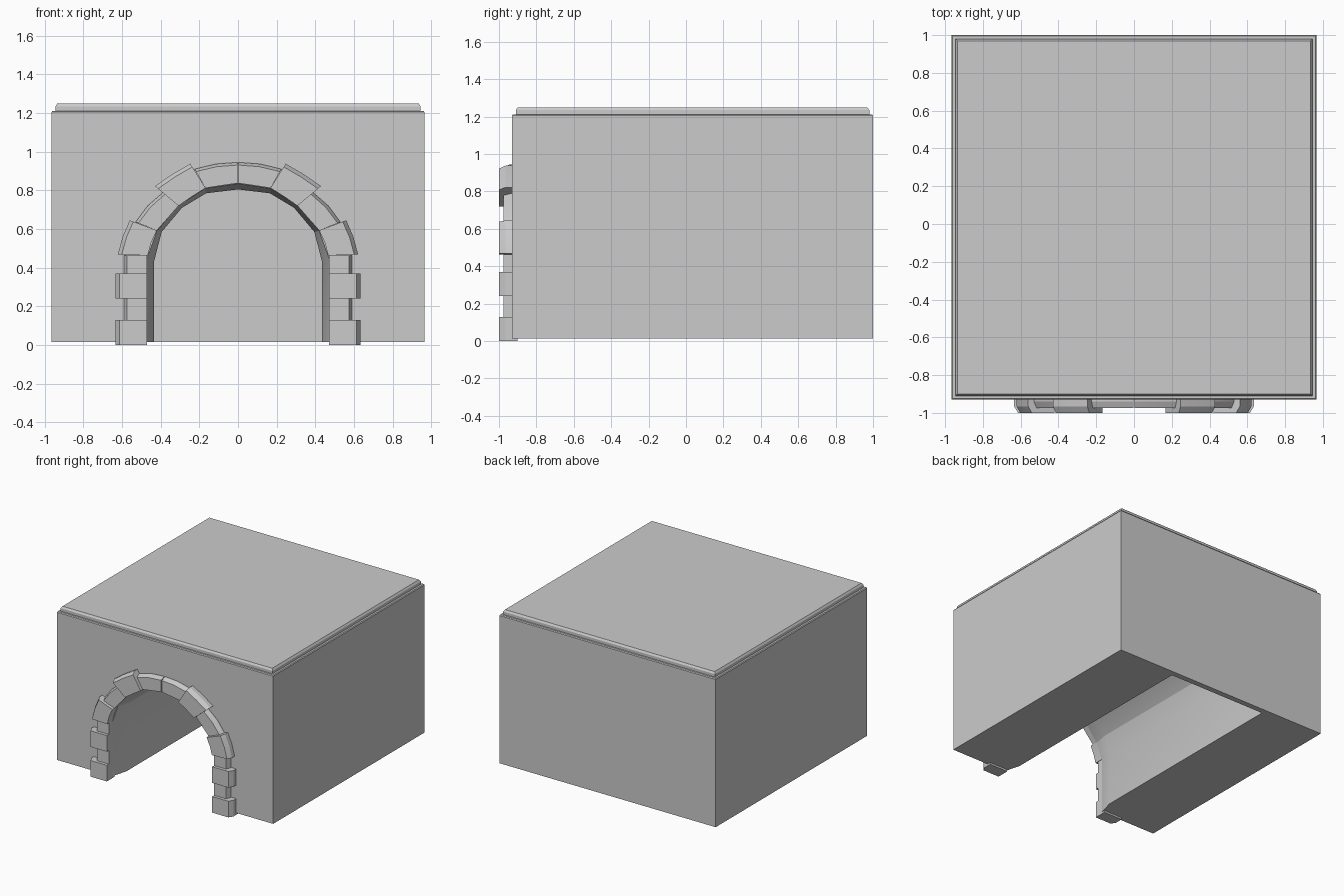
import bpy
import bmesh

if "Cube" in bpy.data.objects:
    bpy.data.objects.remove(bpy.data.objects["Cube"])

stone = bpy.data.materials.new("stone_grey")
stone.use_nodes = True
GREY = (0.6, 0.6, 0.6, 1)
stone.diffuse_color = GREY
stone.node_tree.nodes["Principled BSDF"].inputs["Base Color"].default_value = GREY


def loft(name, rings):
    """Closed solid through rings of equal point count."""
    bm = bmesh.new()
    loops = [[bm.verts.new(p) for p in ring] for ring in rings]
    n = len(loops[0])
    for a, b in zip(loops, loops[1:]):
        for i in range(n):
            j = (i + 1) % n
            bm.faces.new((a[i], a[j], b[j], b[i]))
    bm.faces.new(loops[0])
    bm.faces.new(loops[-1])
    bmesh.ops.recalc_face_normals(bm, faces=bm.faces)
    mesh = bpy.data.meshes.new(name)
    bm.to_mesh(mesh)
    bm.free()
    mesh.materials.append(stone)
    obj = bpy.data.objects.new(name, mesh)
    bpy.context.collection.objects.link(obj)
    return obj


def rect(half, z):
    """Horizontal square centred on the building, behind the arch."""
    c = 0.035
    return [(-half, c - half, z), (half, c - half, z), (half, c + half, z), (-half, c + half, z)]


# Half outlines of the arch, from the ground to the crown
OPENING = [(0.47, -0.1), (0.47, 0.45), (0.42, 0.59), (0.31, 0.72), (0.17, 0.81), (0, 0.835)]
TUNNEL = [(0.435, -0.1), (0.435, 0.43), (0.395, 0.585), (0.29, 0.71), (0.165, 0.785), (0, 0.805)]


def arch_ring(half, y):
    full = half + [(-x, z) for x, z in reversed(half[:-1])]
    return [(x, y, z) for x, z in full]


# Main block with its flared, blind tunnel
body = loft("building_block", [rect(0.965, 0.015), rect(0.965, 1.205), rect(0.96, 1.212)])
cutter = loft("tunnel_cutter", [arch_ring(OPENING, -1.1), arch_ring(OPENING, -0.93),
                                arch_ring(TUNNEL, -0.80), arch_ring(TUNNEL, 0.955)])
cutter.hide_render = True
mod = body.modifiers.new("tunnel", "BOOLEAN")
mod.operation = "DIFFERENCE"
mod.solver = "EXACT"
mod.object = cutter
bpy.context.view_layer.objects.active = body
body.select_set(True)
bpy.ops.object.modifier_apply(modifier=mod.name)
bpy.data.objects.remove(cutter)

# Raised roof slab
loft("roof_slab", [rect(0.945, 1.205), rect(0.945, 1.235), rect(0.935, 1.25)])


def block(name, inner, outer, front):
    """Stone with its outer front edge chamfered; inner runs up, outer runs back down."""
    back = inner + outer[::-1]
    towards = [inner[0], inner[-1]] if len(inner) == len(outer) else None
    face_outer = []
    for i, (x, z) in enumerate(outer):
        ix, iz = inner[min(i, len(inner) - 1)] if towards else inner[0]
        face_outer.append((x + (ix - x) * 0.13, z + (iz - z) * 0.13))
    face = inner + face_outer[::-1]
    for side, s in (("left", 1), ("right", -1)):
        loft(f"{side}_{name}", [[(s * x, -0.90, z) for x, z in back],
                                [(s * x, front + 0.035, z) for x, z in back],
                                [(s * x, front, z) for x, z in face]])


# Jamb stones alternate wide and narrow
levels = [0, 0.13, 0.24, 0.37, 0.463]
for i, (z0, z1) in enumerate(zip(levels, levels[1:])):
    wide = i % 2 == 0
    w = 0.635 if wide else 0.59
    block(f"jamb_stone_{i + 1}", [(0.47, z0), (0.47, z1)], [(w, z0), (w, z1)],
          -1.0 if wide else -0.975)

# Arch stones, alternating thick and thin up to the crown seam
block("arch_stone_1", [(0.467, 0.463), (0.449, 0.53), (0.42, 0.593)],
      [(0.622, 0.468), (0.597, 0.56), (0.56, 0.645)], -1.0)
block("arch_stone_2", [(0.42, 0.593), (0.365, 0.655), (0.308, 0.72)],
      [(0.53, 0.636), (0.468, 0.72), (0.385, 0.792)], -0.975)
block("arch_stone_3", [(0.308, 0.72), (0.24, 0.767), (0.168, 0.812)],
      [(0.43, 0.822), (0.34, 0.884), (0.247, 0.938)], -1.0)
block("arch_stone_4", [(0.168, 0.812), (0.085, 0.825), (0.003, 0.837)],
      [(0.225, 0.91), (0.115, 0.937), (0.003, 0.945)], -0.975)

# Crisp edges with softly shaded shallow bends
for obj in bpy.context.collection.objects:
    if obj.type == "MESH" and stone.name in obj.data.materials:
        bpy.ops.object.select_all(action="DESELECT")
        obj.select_set(True)
        bpy.context.view_layer.objects.active = obj
        bpy.ops.object.shade_smooth_by_angle(angle=0.35)
